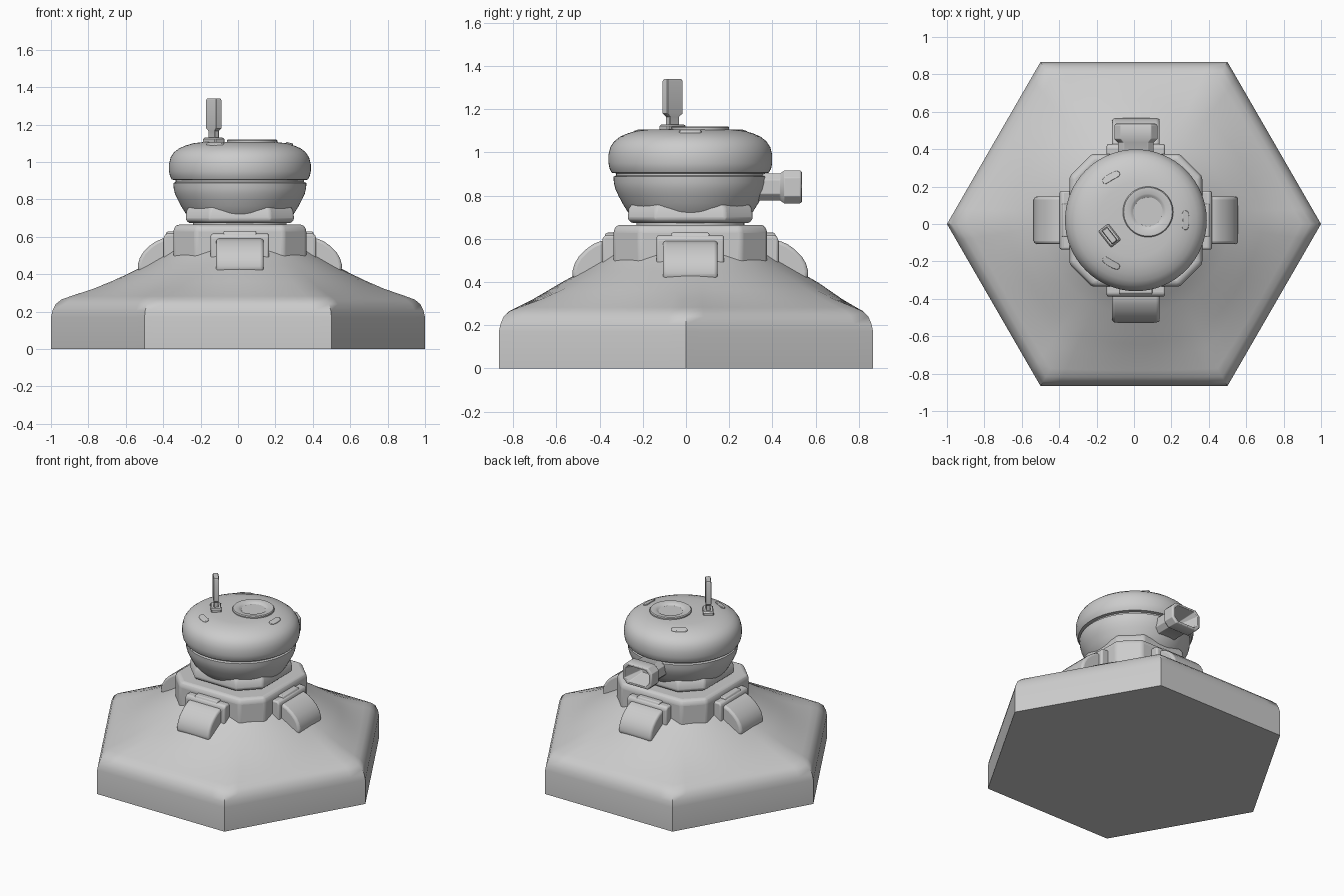
import bpy, bmesh, math
from mathutils import Matrix, Vector

if "Cube" in bpy.data.objects:
    bpy.data.objects.remove(bpy.data.objects["Cube"])

CX, CY = 0.01, 0.02   # turret axis


def make(name, verts, faces, bevel=0.0, angle=35, matrix=None):
    bm = bmesh.new()
    vs = [bm.verts.new(v) for v in verts]
    for f in faces:
        bm.faces.new([vs[i] for i in f])
    bmesh.ops.remove_doubles(bm, verts=bm.verts, dist=1e-6)
    bmesh.ops.recalc_face_normals(bm, faces=bm.faces)
    me = bpy.data.meshes.new(name)
    bm.to_mesh(me)
    bm.free()
    ob = bpy.data.objects.new(name, me)
    bpy.context.collection.objects.link(ob)
    if matrix:
        ob.matrix_world = matrix
    if bevel:
        m = ob.modifiers.new("bevel", 'BEVEL')
        m.width, m.segments, m.limit_method = bevel, 3, 'ANGLE'
        m.angle_limit = math.radians(35)
    bpy.ops.object.select_all(action='DESELECT')
    bpy.context.view_layer.objects.active = ob
    ob.select_set(True)
    bpy.ops.object.shade_smooth_by_angle(angle=math.radians(angle))
    return ob


def loft(name, rings, **kw):
    """Skin equal-length rings and cap both ends."""
    n, verts, faces = len(rings[0]), [p for r in rings for p in r], []
    for k in range(len(rings) - 1):
        for i in range(n):
            j = (i + 1) % n
            faces.append((k*n + i, k*n + j, k*n + n + j, k*n + n + i))
    faces.append(tuple(reversed(range(n))))
    faces.append(tuple(range(len(verts) - n, len(verts))))
    return make(name, verts, faces, **kw)


def lathe(name, profile, centre, n=64, **kw):
    return loft(name, [[(centre[0] + r*math.cos(2*math.pi*i/n),
                         centre[1] + r*math.sin(2*math.pi*i/n), z)
                        for i in range(n)] for r, z in profile], **kw)


def octo(hx, hy, c, z):
    """Chamfered rectangle at height z."""
    return [(hx, -hy+c, z), (hx, hy-c, z), (hx-c, hy, z), (-hx+c, hy, z),
            (-hx, hy-c, z), (-hx, -hy+c, z), (-hx+c, -hy, z), (hx-c, -hy, z)]


def extrude(name, profile, half, **kw):
    """Profile in (x, z) extruded along y to +-half."""
    return loft(name, [[(x, s*half, z) for x, z in profile] for s in (-1, 1)], **kw)


def place(x, y, z, rot=0.0):
    return Matrix.Translation((x, y, z)) @ Matrix.Rotation(rot, 4, 'Z')


# hexagonal ground tile blending into a round mound: (scale, roundness, height)
N = 72
def ground_ring(s, b, z):
    ring = []
    for i in range(N):
        a = 2*math.pi*i/N
        hexr = 0.866/math.cos(a % (math.pi/3) - math.pi/6)
        r = s*((1 - b)*hexr + b*0.93)
        ring.append((r*math.cos(a) + CX*b, r*math.sin(a) + CY*b, z))
    return ring

loft("ground_mound", [ground_ring(*p) for p in (
    (1, 0, 0), (1, 0, .17), (.992, 0, .205), (.975, 0, .24), (.945, .02, .265),
    (.90, .1, .283), (.80, .4, .322), (.72, .65, .36), (.65, .85, .395),
    (.54, 1, .45), (.46, 1, .495), (.40, 1, .535), (.33, 1, .57))], angle=40)

# collar and neck
loft("collar", [octo(.355, .355, .12, .42), octo(.355, .355, .12, .642),
                octo(.338, .338, .112, .665)], bevel=.02, matrix=place(CX, CY, 0))
lathe("pivot", [(.25, .64), (.25, .70)], (CX, CY))
loft("neck", [octo(.272, .272, .12, .673), octo(.29, .29, .125, .692),
              octo(.285, .285, .125, .74), octo(.265, .265, .12, .77)],
     bevel=.01, matrix=place(CX, CY, 0))

# turret dome with seam
lathe("turret_dome", [
    (.24, .685), (.265, .70), (.29, .725), (.315, .765), (.333, .80), (.347, .83),
    (.354, .86), (.356, .888), (.343, .893), (.343, .903), (.364, .906), (.374, .925),
    (.379, .95), (.379, .99), (.37, 1.025), (.352, 1.052), (.325, 1.073),
    (.29, 1.088), (.25, 1.1), (.20, 1.106), (.1, 1.108)], (CX, CY))

# roof hatch ring
lathe("hatch", [(.135, 1.09), (.135, 1.115), (.13, 1.121), (.097, 1.121), (.088, 1.116),
                (.078, 1.109)], (.075, .065), n=48)

# roof handles
for k in range(3):
    a = k*2*math.pi/3
    arc = [a + math.radians(d) for d in (-11, -9, -4, 0, 4, 9, 11)]
    w = (.008, .016, .018, .018, .018, .016, .008)
    rings = []
    for t, h in zip(arc, w):
        rings.append([(r*math.cos(t), r*math.sin(t), z) for r, z in
                      ((.267-h, 1.08), (.267+h, 1.07), (.267+h, 1.098), (.267-h, 1.107))])
    loft(f"roof_handle_{k+1}", rings, bevel=.004, matrix=place(CX, CY, 0))

# periscope
pm = place(-.13, -.062, 0, math.radians(-52))
loft("periscope_base", [octo(.055, .034, .006, 1.09), octo(.055, .034, .006, 1.122),
                        octo(.048, .028, .006, 1.13)], matrix=pm)
loft("periscope", [octo(.028, .015, .003, 1.12), octo(.028, .015, .003, 1.165),
                   octo(.046, .019, .003, 1.18), octo(.046, .019, .003, 1.33),
                   octo(.041, .015, .003, 1.34)], matrix=pm)

# weapon port: flared hollow box pointing to +y
loft("weapon_port", [octo(*p) for p in (
    (.095, .062, .03, .26), (.095, .062, .03, .415), (.115, .076, .033, .435),
    (.115, .076, .033, .508), (.108, .071, .03, .516), (.094, .058, .026, .516),
    (.055, .03, .012, .39))],
    bevel=.003, matrix=place(CX, CY, .84) @ Matrix.Rotation(-math.pi/2, 4, 'X'))

# four brackets, each with a lip and a sloping curved pad
pad = [(.34, .40), (.34, .592), (.415, .59), (.45, .575), (.485, .55), (.515, .52),
       (.535, .487), (.546, .45), (.545, .42), (.52, .40)]
for k, side in enumerate(("right", "back", "left", "front")):
    m = place(CX, CY, 0, k*math.pi/2)
    extrude(f"bracket_{side}", [(.33, .46), (.33, .617), (.395, .617), (.408, .60),
                                (.408, .46)], .156, bevel=.018, matrix=m)
    extrude(f"bracket_lip_{side}", [(.34, .60), (.34, .628), (.39, .628), (.402, .60)],
            .088, bevel=.006, matrix=m)
    extrude(f"pad_{side}", pad, .127, bevel=.022, matrix=m)
